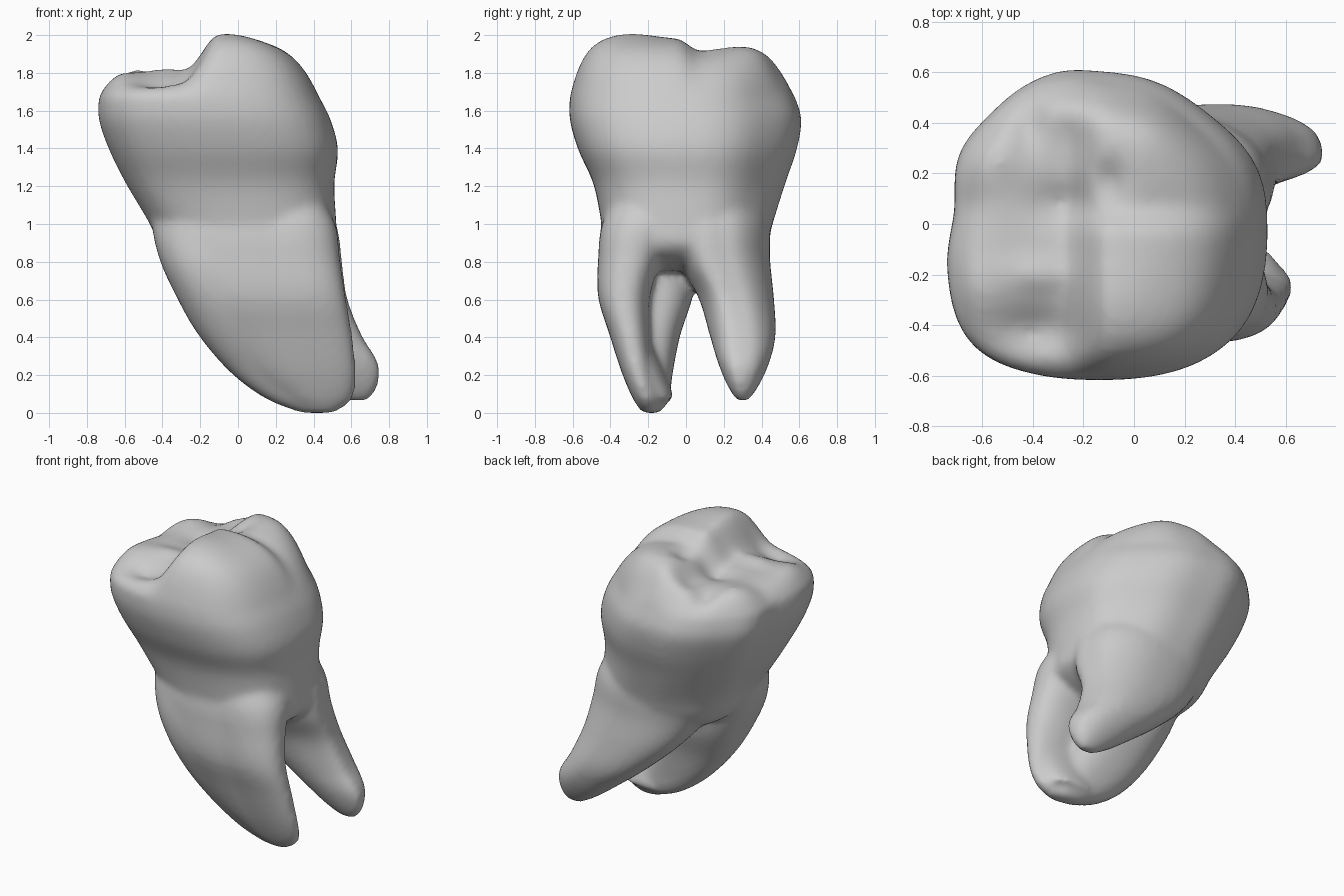
import bpy, bmesh, math
from math import cos, sin, pi, exp

cube = bpy.data.objects.get("Cube")
if cube:
    bpy.data.objects.remove(cube)

SIDES = 64

# Outline swells and dents: angle, amount, spread in degrees
CROWN_SWELLS = [(48, -0.095, 24), (135, -0.05, 16), (172, -0.06, 14), (222, 0.05, 18),
                (316, 0.03, 20), (103, 0.02, 10)]
BACK_SWELLS = [(45, -0.04, 25), (332, 0.09, 20)]


def ring_points(x0, x1, y0, y1, power, swells, warp):
    """Superellipse outline filling the given box, swollen by warp (0 to 1)."""
    pts = []
    for i in range(SIDES):
        a = 2 * pi * i / SIDES
        c, s = cos(a), sin(a)
        r = (abs(c) ** power + abs(s) ** power) ** (-1 / power)
        r *= 1 + warp * sum(k * exp(-((math.degrees(a) - m) / w) ** 2) for m, k, w in swells)
        pts.append(((x0 + x1) / 2 + (x1 - x0) / 2 * r * c,
                    (y0 + y1) / 2 + (y1 - y0) / 2 * r * s))
    return pts


def smooth_sections(sections, steps=6):
    """Catmull-Rom interpolation between the given sections."""
    out = []
    n = len(sections)
    for i in range(n - 1):
        a, b, c, d = (sections[min(max(k, 0), n - 1)] for k in (i - 1, i, i + 1, i + 2))
        for k in range(steps):
            t = k / steps
            out.append([q + t / 2 * (r - p + t * (2 * p - 5 * q + 4 * r - s + t * (3 * (q - r) + s - p)))
                        for p, q, r, s in zip(a, b, c, d)])
    return out + [list(sections[-1])]


def step(a, b, v):
    t = min(max((v - a) / (b - a), 0), 1)
    return t * t * (3 - 2 * t)


def bridge(bm, low, high):
    for i in range(SIDES):
        j = (i + 1) % SIDES
        bm.faces.new((low[i], low[j], high[j], high[i]))


def loft(bm, sections, power, swells=(), fade=(0, 0.1)):
    """Skin sections (z, x0, x1, y0, y1) upward; return the top ring."""
    last = None
    for z, x0, x1, y0, y1 in smooth_sections(sections):
        outline = ring_points(x0, x1, y0, y1, power, swells, step(*fade, z))
        ring = [bm.verts.new((x, y, z)) for x, y in outline]
        if last:
            bridge(bm, last, ring)
        else:
            bm.faces.new(ring[::-1])
        last = ring
    return last


# Cusps (positive) and pits (negative): x, y, height, spread x, spread y
BUMPS = [(-0.07, -0.30, 0.03, 0.15, 0.18), (0.02, 0.31, 0.02, 0.16, 0.13),
         (-0.64, -0.26, 0.03, 0.09, 0.12), (-0.58, 0.28, 0.045, 0.12, 0.12),
         (-0.26, 0.46, 0.05, 0.10, 0.08), (-0.38, -0.20, 0.03, 0.14, 0.06),
         (-0.40, -0.43, -0.08, 0.17, 0.10), (-0.27, 0.08, -0.045, 0.14, 0.08),
         (-0.66, 0.08, -0.02, 0.07, 0.06), (0.12, 0.08, -0.01, 0.2, 0.05),
         (-0.10, 0.17, -0.05, 0.05, 0.08), (-0.42, 0.40, -0.04, 0.05, 0.10),
         (0.08, 0.54, -0.12, 0.25, 0.09)]


def chewing_height(x, y):
    rise = step(-0.29, -0.1, x)
    h = 1.78 + rise * (0.185 - 0.9 * max(x, 0) ** 2 - 0.055 * step(-0.05, 0.07, y))
    return h + sum(k * exp(-((x - cx) / sx) ** 2 - ((y - cy) / sy) ** 2)
                   for cx, cy, k, sx, sy in BUMPS)


bm = bmesh.new()

# Crown and neck, with a small domed floor between the roots
rim = loft(bm, [(0.74, -0.26, 0.30, -0.30, 0.30), (0.8, -0.36, 0.44, -0.40, 0.38),
                (0.88, -0.42, 0.52, -0.44, 0.43),
                (1.0, -0.48, 0.52, -0.45, 0.46), (1.2, -0.60, 0.51, -0.49, 0.52),
                (1.38, -0.69, 0.53, -0.57, 0.58), (1.54, -0.745, 0.49, -0.615, 0.605),
                (1.66, -0.745, 0.43, -0.615, 0.57)], 2.5, CROWN_SWELLS, (0.7, 1.2))

# Chewing surface: rings closing inward over the cusps
cx, cy, base = -0.15, 0.0, 1.66
edge = [v.co.copy() for v in rim]
RINGS = 36
for k in range(1, RINGS):
    f = 1 - k / RINGS
    ring = []
    for p in edge:
        x, y = cx + (p.x - cx) * f, cy + (p.y - cy) * f
        ring.append(bm.verts.new((x, y, base + (1 - f ** 9) * (chewing_height(x, y) - base))))
    bridge(bm, rim, ring)
    rim = ring
bm.faces.new(rim)

# Front root: an outer lobe and a broad inner lobe with a groove behind
front_outer = [(-0.015, 0.39, 0.51, -0.23, -0.16), (0.06, 0.27, 0.605, -0.28, -0.14),
               (0.2, 0.18, 0.625, -0.34, -0.17), (0.4, 0.1, 0.605, -0.405, -0.19),
               (0.6, 0.05, 0.57, -0.465, -0.19), (0.8, 0.0, 0.54, -0.465, -0.13),
               (1.0, 0.0, 0.51, -0.44, -0.04), (1.2, 0.1, 0.38, -0.33, -0.05)]
front_inner = [(-0.015, 0.34, 0.47, -0.22, -0.14), (0.06, 0.15, 0.5, -0.26, -0.09),
               (0.2, -0.04, 0.42, -0.31, -0.07), (0.4, -0.21, 0.34, -0.39, -0.03),
               (0.6, -0.325, 0.26, -0.45, 0.035), (0.8, -0.415, 0.2, -0.455, 0.06),
               (1.0, -0.455, 0.2, -0.41, 0.08), (1.2, -0.42, 0.1, -0.3, 0.08)]
# Sheet that joins both lobes into one even outer face
front_face = [(a[0], b[1] + 0.08, a[2] - 0.04, min(a[3], b[3]), max(a[3], b[3]) + 0.2)
              for a, b in zip(front_outer[1:], front_inner[1:])]
# Back root: a single tapering lobe
back = [(0.05, 0.58, 0.69, 0.27, 0.33), (0.13, 0.45, 0.735, 0.22, 0.385),
        (0.25, 0.29, 0.735, 0.17, 0.44), (0.4, 0.10, 0.645, 0.125, 0.475),
        (0.6, -0.12, 0.565, 0.065, 0.465), (0.8, -0.28, 0.535, -0.05, 0.445),
        (1.0, -0.38, 0.50, -0.1, 0.44), (1.2, -0.36, 0.38, -0.1, 0.36)]
for sections, power, swells in ((front_outer, 2.3, ()), (front_inner, 2.4, ()),
                                (front_face, 2.1, ()), (back, 2.3, BACK_SWELLS)):
    bm.faces.new(loft(bm, sections, power, swells))

bmesh.ops.recalc_face_normals(bm, faces=bm.faces)
mesh = bpy.data.meshes.new("molar_tooth")
bm.to_mesh(mesh)
bm.free()
tooth = bpy.data.objects.new("molar_tooth", mesh)
bpy.context.collection.objects.link(tooth)

# Fuse the lobes into one skin and soften the joins
fuse = tooth.modifiers.new("fuse", 'REMESH')
fuse.mode = 'VOXEL'
fuse.voxel_size = 0.02
soften = tooth.modifiers.new("soften", 'SMOOTH')
soften.factor = 0.5
soften.iterations = 12
bpy.context.view_layer.objects.active = tooth
tooth.select_set(True)
for name in ("fuse", "soften"):
    bpy.ops.object.modifier_apply(modifier=name)

# Rest the root tip on the ground
low = min(v.co.z for v in tooth.data.vertices)
for v in tooth.data.vertices:
    v.co.z -= low
for poly in tooth.data.polygons:
    poly.use_smooth = True

# Plain grey
grey = bpy.data.materials.new("light_grey")
grey.use_nodes = True
colour = (0.6, 0.6, 0.6, 1)
grey.diffuse_color = colour
grey.node_tree.nodes["Principled BSDF"].inputs["Base Color"].default_value = colour
tooth.data.materials.clear()
tooth.data.materials.append(grey)
